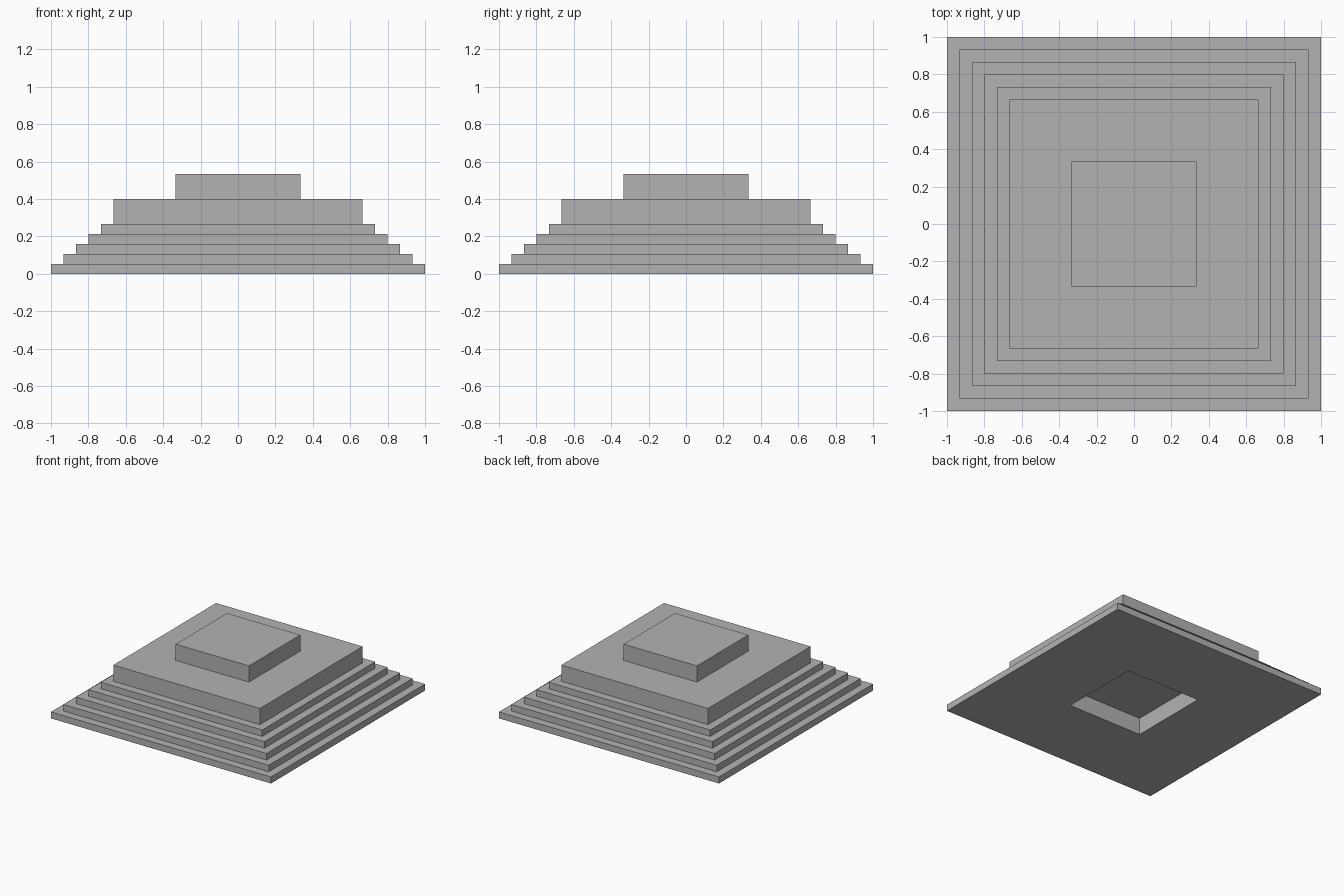
import bpy
import bmesh

cube = bpy.data.objects.get("Cube")
if cube:
    bpy.data.objects.remove(cube, do_unlink=True)

STEP_RISE, STEP_RUN, STEPS = 0.8 / 15, 1 / 15, 5
BLOCK = 2 / 15
SOCKET_HALF, SOCKET_DEPTH = 0.34, 0.14

grey = bpy.data.materials.new("plain grey")
grey.use_nodes = True
colour = (0.45, 0.45, 0.45, 1)
grey.diffuse_color = colour
grey.node_tree.nodes["Principled BSDF"].inputs["Base Color"].default_value = colour

# Profile as (half width, height), from the socket ceiling underneath up to the top
profile = [(SOCKET_HALF, SOCKET_DEPTH), (SOCKET_HALF, 0)]
for i in range(STEPS):
    half = 1 - i * STEP_RUN
    profile += [(half, i * STEP_RISE), (half, (i + 1) * STEP_RISE)]
z = STEPS * STEP_RISE
for half in (2 / 3, 1 / 3):
    profile += [(half, z), (half, z + BLOCK)]
    z += BLOCK

# Square rings joined into one closed stepped body
bm = bmesh.new()
corners = ((-1, -1), (1, -1), (1, 1), (-1, 1))
rings = [[bm.verts.new((x * h, y * h, z)) for x, y in corners] for h, z in profile]
for low, high in zip(rings, rings[1:]):
    for i in range(4):
        j = (i + 1) % 4
        bm.faces.new((low[i], low[j], high[j], high[i]))
bm.faces.new(rings[0][::-1])
bm.faces.new(rings[-1])
bmesh.ops.recalc_face_normals(bm, faces=bm.faces)

mesh = bpy.data.meshes.new("stepped_pyramid")
bm.to_mesh(mesh)
bm.free()
mesh.materials.append(grey)
pyramid = bpy.data.objects.new("stepped_pyramid", mesh)
bpy.context.collection.objects.link(pyramid)
